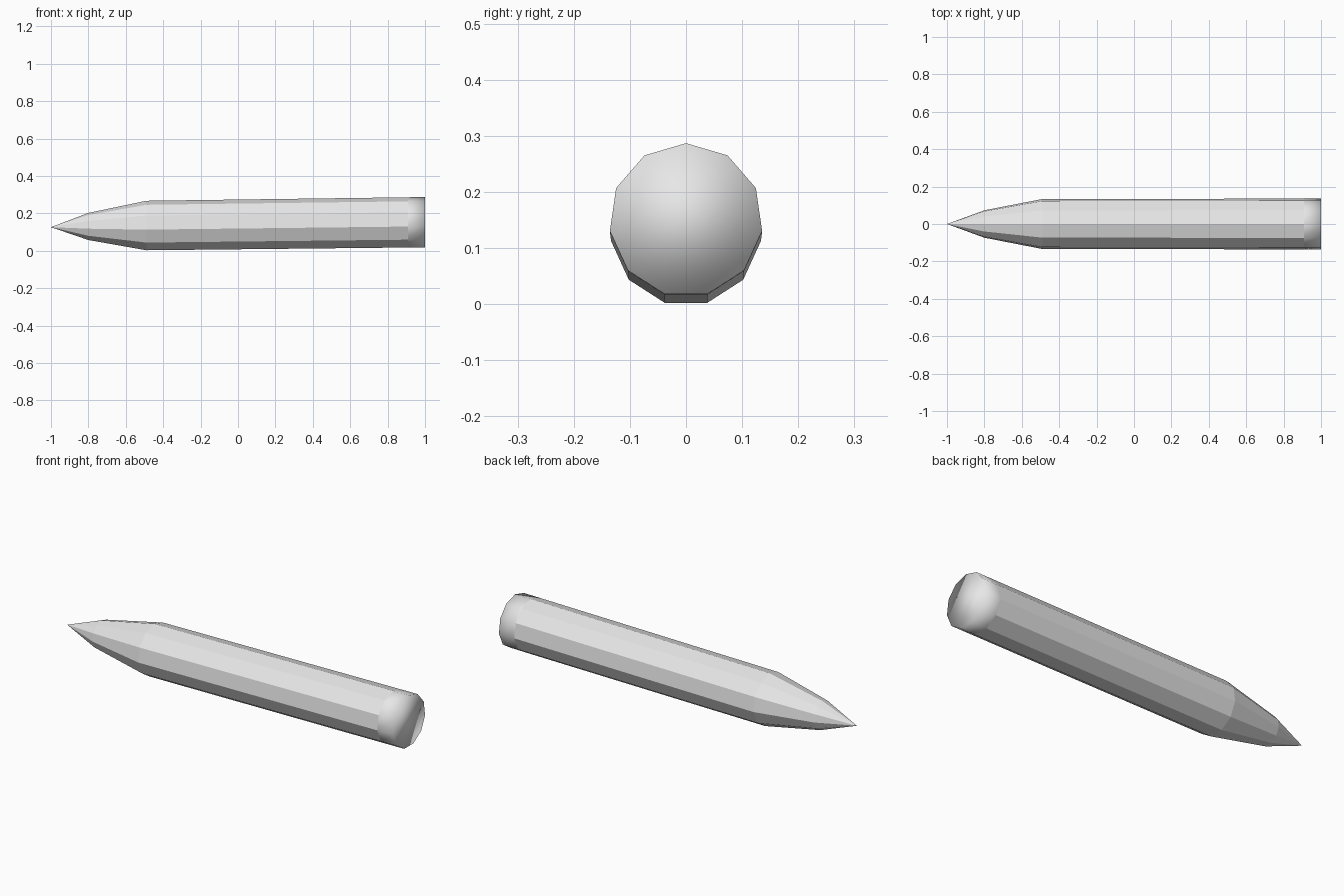
import bpy
import bmesh
from math import sin, cos, pi

SIDES = 11

if "Cube" in bpy.data.objects:
    bpy.data.objects.remove(bpy.data.objects["Cube"], do_unlink=True)

grey = bpy.data.materials.new("light_grey")
grey.use_nodes = True
grey.diffuse_color = (0.8, 0.8, 0.8, 1)
grey.node_tree.nodes["Principled BSDF"].inputs["Base Color"].default_value = (0.8, 0.8, 0.8, 1)


def axis_height(x):
    # The axis rises slightly so the shaft rests on its shoulder
    return 0.138 + 0.012 * x


def lathe(name, profile, tip=None, cap=False, smooth=False):
    """Skin eleven-sided rings of (x, radius) along the axis."""
    bm = bmesh.new()
    rings = []
    for x, r in profile:
        angles = [2 * pi * k / SIDES for k in range(SIDES)]
        rings.append([bm.verts.new((x, r * sin(a), axis_height(x) + r * cos(a)))
                      for a in angles])
    for a, b in zip(rings, rings[1:]):
        for k in range(SIDES):
            n = (k + 1) % SIDES
            bm.faces.new((a[k], b[k], b[n], a[n]))
    if tip is not None:
        point = bm.verts.new((tip, 0, axis_height(tip)))
        for k in range(SIDES):
            bm.faces.new((point, rings[0][k], rings[0][(k + 1) % SIDES]))
    if cap:
        bm.faces.new(rings[-1])
    bmesh.ops.recalc_face_normals(bm, faces=bm.faces)
    for f in bm.faces:
        f.smooth = smooth
    mesh = bpy.data.meshes.new(name)
    bm.to_mesh(mesh)
    bm.free()
    mesh.materials.append(grey)
    obj = bpy.data.objects.new(name, mesh)
    bpy.context.collection.objects.link(obj)
    return obj


# Faceted shaft with a two-step pointed nose
lathe("pointed_shaft", [(-0.8, 0.074), (-0.49, 0.135), (0.91, 0.137)], tip=-1.0)

# Softly shaded closed end
lathe("end_cap", [(0.91, 0.137), (1.0, 0.137)], cap=True, smooth=True)
